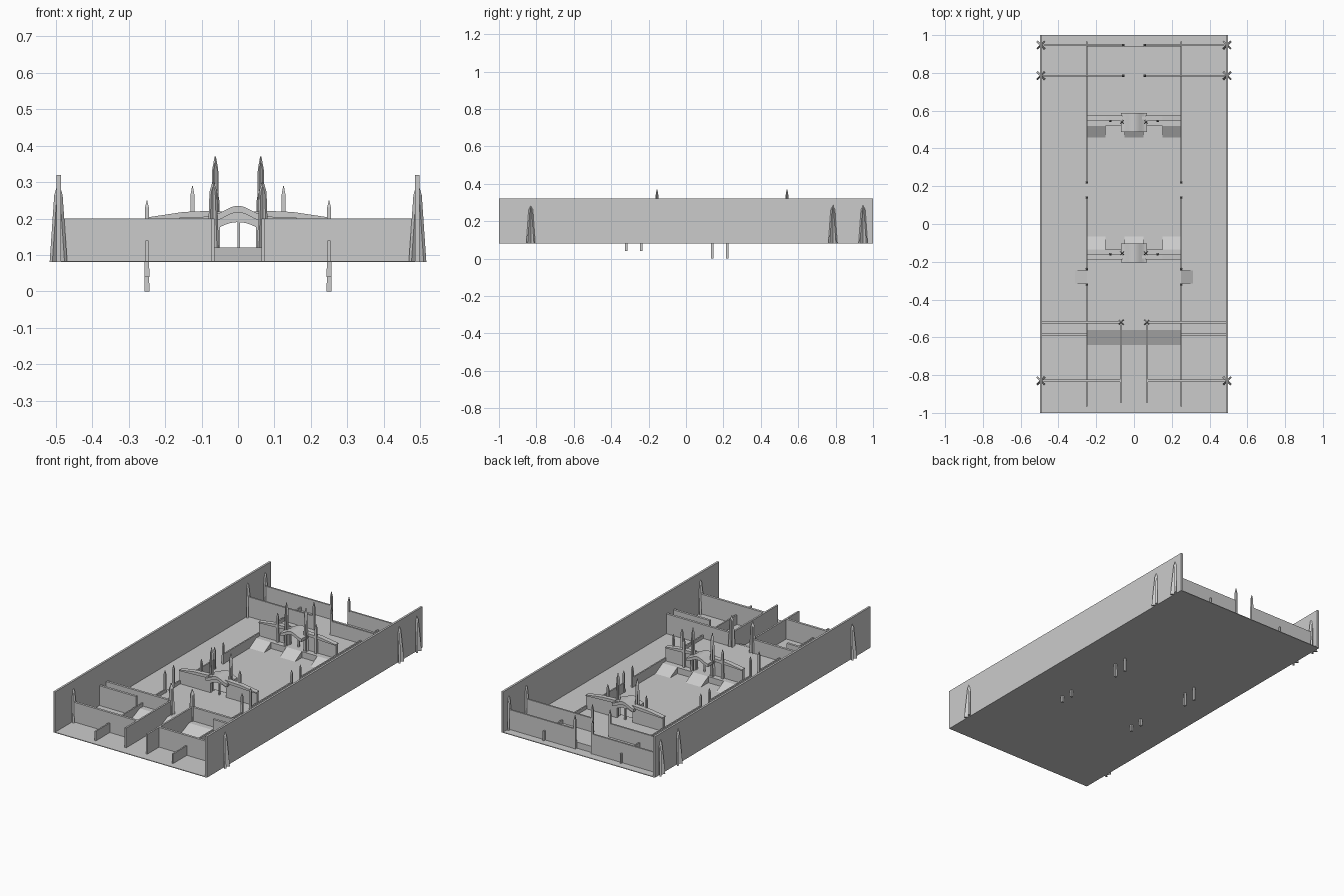
import bpy, bmesh, math
from mathutils import Vector, Matrix

if "Cube" in bpy.data.objects:
    bpy.data.objects.remove(bpy.data.objects["Cube"])

stone = bpy.data.materials.new("stone_grey")
stone.use_nodes = True
stone.diffuse_color = (0.6, 0.6, 0.6, 1)
stone.node_tree.nodes["Principled BSDF"].inputs["Base Color"].default_value = (0.6, 0.6, 0.6, 1)

BASE, DECK, RAIL, WALL = 0.08, 0.12, 0.14, 0.20


def finish(name, bm):
    bmesh.ops.recalc_face_normals(bm, faces=bm.faces[:])
    mesh = bpy.data.meshes.new(name)
    bm.to_mesh(mesh)
    bm.free()
    mesh.materials.append(stone)
    obj = bpy.data.objects.new(name, mesh)
    bpy.context.scene.collection.objects.link(obj)
    return obj


def box(name, x0, x1, y0, y1, z0, z1):
    bm = bmesh.new()
    size = Matrix.Diagonal((x1 - x0, y1 - y0, z1 - z0, 1))
    centre = Matrix.Translation(((x0 + x1) / 2, (y0 + y1) / 2, (z0 + z1) / 2))
    bmesh.ops.create_cube(bm, size=1, matrix=centre @ size)
    return finish(name, bm)


def prism(name, points, depth):
    """Extrude a closed loop of 3D points along the depth vector."""
    bm = bmesh.new()
    face = bm.faces.new([bm.verts.new(p) for p in points])
    grown = bmesh.ops.extrude_face_region(bm, geom=[face], use_keep_orig=True)
    moved = [v for v in grown["geom"] if isinstance(v, bmesh.types.BMVert)]
    bmesh.ops.translate(bm, verts=moved, vec=Vector(depth))
    return finish(name, bm)


def spire(name, x, y, z0, z1, half, tip):
    """Square post with a pointed cap."""
    bm = bmesh.new()
    rings = []
    for z, r in ((z0, half), (z1 - tip, half * 0.8), (z1, half * 0.1)):
        rings.append([bm.verts.new((x + sx * r, y + sy * r, z))
                      for sx, sy in ((-1, -1), (1, -1), (1, 1), (-1, 1))])
    for a, b in zip(rings, rings[1:]):
        for i in range(4):
            j = (i + 1) % 4
            bm.faces.new((a[i], a[j], b[j], b[i]))
    bm.faces.new(rings[0])
    bm.faces.new(rings[-1])
    return finish(name, bm)


def buttress(name, x, y, z0, z1, radius, top):
    """Tapered pillar made of two crossed diagonal fins."""
    for i, angle in enumerate((math.pi / 4, -math.pi / 4)):
        d = Vector((math.cos(angle), math.sin(angle), 0))
        n = Vector((-d.y, d.x, 0)) * radius * 0.36
        rise = z1 - z0
        outline = [(-radius, 0), (radius, 0), (top, rise * 0.88), (0, rise), (-top, rise * 0.88)]
        pts = [Vector((x, y, z0)) + d * a + Vector((0, 0, h)) - n / 2 for a, h in outline]
        prism(f"{name}_fin_{i}", pts, n)


def ramp_y(name, x0, x1, low, high):
    prism(name, [(x0, low, BASE), (x0, high, BASE), (x0, high, DECK)], (x1 - x0, 0, 0))


# Ground and raised decks
box("ground", -0.495, 0.495, -1, 1, BASE, BASE + 0.004)
box("front_deck", -0.25, 0.25, -0.56, -0.135, BASE, DECK)
box("back_deck", -0.25, 0.25, 0.52, 0.94, BASE, DECK)

# Ramps up to the decks
ramp_y("front_ramp", -0.25, 0.25, -0.65, -0.56)
for cx in (-0.2, 0, 0.2):
    ramp_y("inner_front_ramp", cx - 0.05, cx + 0.05, -0.06, -0.135)
    ramp_y("inner_back_ramp", cx - 0.05, cx + 0.05, 0.45, 0.52)

# Everything mirrored left and right
for side, s in (("left", 1), ("right", -1)):
    def sbox(name, xa, xb, y0, y1, z0, z1):
        box(f"{side}_{name}", min(s * xa, s * xb), max(s * xa, s * xb), y0, y1, z0, z1)

    sbox("outer_wall", 0.486, 0.498, -1, 1, BASE, 0.32)

    # Cross walls
    sbox("front_cross_wall", 0.07, 0.49, -0.837, -0.823, BASE, WALL)
    sbox("rear_lane_wall", 0.07, 0.49, -0.527, -0.513, BASE, WALL)
    sbox("ramp_wall", 0.25, 0.49, -0.59, -0.576, BASE, WALL)
    for y in (0.785, 0.947):
        sbox("back_cross_wall", 0.057, 0.49, y - 0.005, y + 0.005, BASE, WALL)
        spire(f"{side}_gate_post", s * 0.057, y, BASE, 0.28, 0.007, 0.03)
    sbox("entry_lane_wall", 0.064, 0.074, -0.945, -0.52, BASE, WALL)

    # Low parapets with openings, and the posts at each opening
    for y0, y1 in ((-0.965, -0.32), (-0.24, 0.14), (0.22, 0.965)):
        sbox("parapet", 0.246, 0.254, y0, y1, BASE, RAIL)
    for y, z in ((-0.32, 0.04), (-0.24, 0.04), (0.14, 0), (0.22, 0)):
        spire(f"{side}_opening_post", s * 0.25, y, z, z + 0.21, 0.0065, 0.02)

    # Side ramp from the front deck
    prism(f"{side}_side_ramp", [(s * 0.25, -0.315, BASE), (s * 0.32, -0.315, BASE),
                                (s * 0.25, -0.315, DECK)], (0, 0.07, 0))

    # Buttresses
    for y in (-0.83, 0.785, 0.947):
        buttress(f"{side}_wall_buttress", s * 0.493, y, BASE, 0.29, 0.029, 0.011)
    buttress(f"{side}_lane_buttress", s * 0.068, -0.52, BASE, 0.30, 0.02, 0.011)


# Two arched screens facing each other
def screen(name, y, inward):
    arc = [i / 8 for i in range(-8, 9)]
    opening = [(0.05 * t, 0, 0.176 + 0.014 * (1 - t * t)) for t in arc]
    crest = [(-0.25 * t, 0, z) for t, z in
             ((-1, 0.2), (-0.6, 0.215), (-0.28, 0.219), (0.28, 0.219), (0.6, 0.215), (1, 0.2))]
    outline = ([(-0.25, 0, BASE), (-0.05, 0, BASE)] + opening
               + [(0.05, 0, BASE), (0.25, 0, BASE)] + crest)
    prism(f"{name}_wall", [(x, y - 0.008, z) for x, _, z in outline], (0, 0.016, 0))

    # Curved canopy over the opening
    top = [(0.07 * t, 0.211 + 0.012 * (1 + math.cos(math.pi * t))) for t in arc]
    under = [(x, z - 0.018) for x, z in reversed(top)]
    cy = y + inward * 0.022
    prism(f"{name}_canopy", [(x, cy - 0.05, z) for x, z in top + under], (0, 0.1, 0))

    # Coping along the crest
    for s in (-1, 1):
        prism(f"{name}_coping", [(s * 0.25, y - 0.014, 0.197), (s * 0.25, y - 0.014, 0.203),
                                 (s * 0.15, y - 0.014, 0.218), (s * 0.06, y - 0.014, 0.222),
                                 (s * 0.06, y - 0.014, 0.205)], (0, 0.028, 0))
        buttress(f"{name}_tall_spire", s * 0.0625, y + inward * 0.02, BASE, 0.37, 0.0145, 0.009)
        spire(f"{name}_short_spire", s * 0.125, y + inward * 0.014, BASE, 0.29, 0.0068, 0.025)
    box(f"{name}_centre_pole", -0.002, 0.006, y - 0.004, y + 0.004, BASE, 0.192)


screen("front_screen", -0.175, 1)
screen("back_screen", 0.56, -1)
